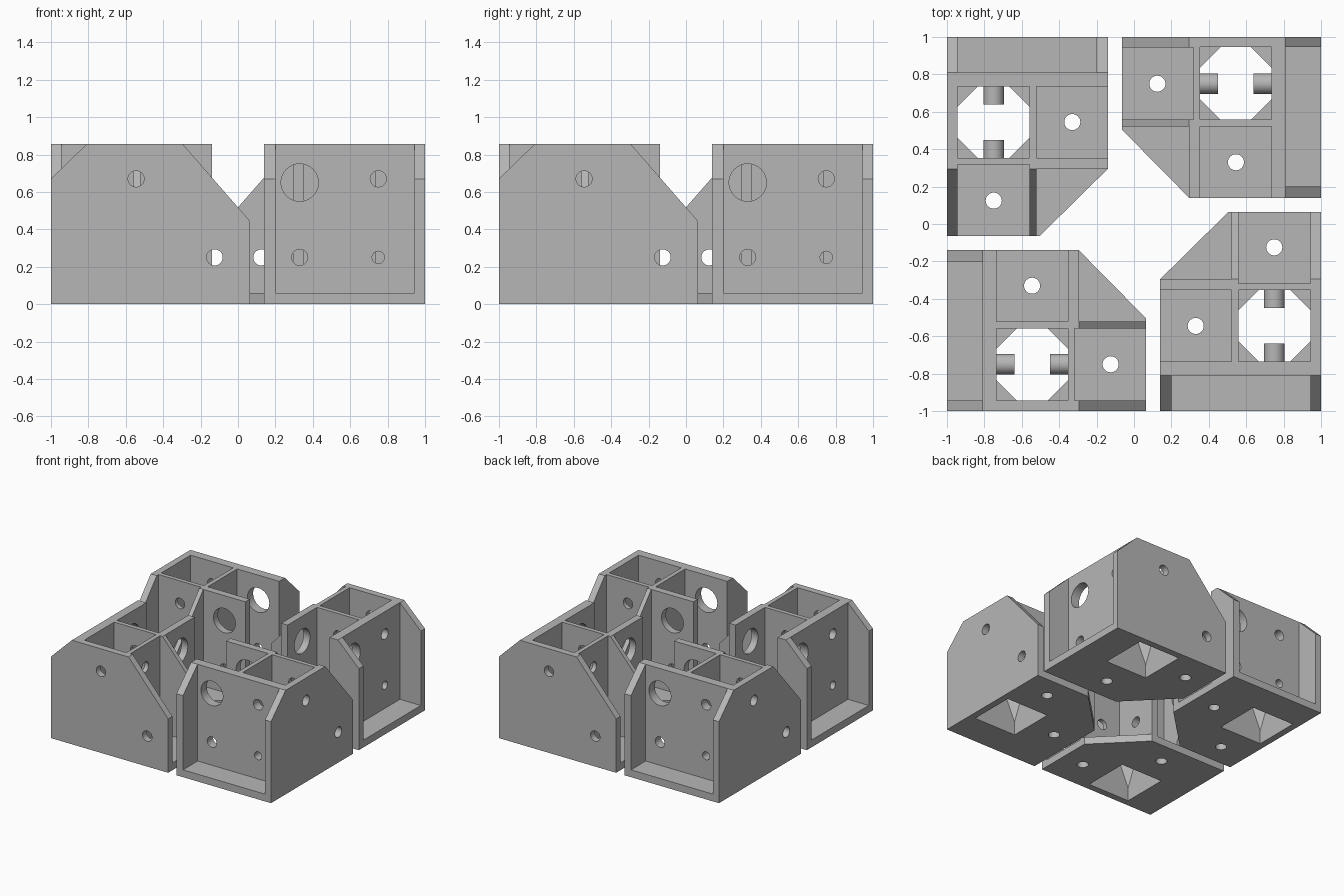
import bpy, bmesh, math
from mathutils import Matrix, Vector

cube = bpy.data.objects.get("Cube")
if cube:
    bpy.data.objects.remove(cube)

# Single material
grey = bpy.data.materials.new("plain_grey")
grey.use_nodes = True
colour = (0.47, 0.47, 0.47, 1)
grey.diffuse_color = colour
grey.node_tree.nodes["Principled BSDF"].inputs["Base Color"].default_value = colour

HEIGHT, FLOOR, ABOVE = 0.855, 0.06, 1.2
helpers = []


def make_object(name, bm):
    bmesh.ops.recalc_face_normals(bm, faces=bm.faces)
    mesh = bpy.data.meshes.new(name)
    bm.to_mesh(mesh)
    bm.free()
    obj = bpy.data.objects.new(name, mesh)
    bpy.context.scene.collection.objects.link(obj)
    return obj


def prism(name, base, sweep):
    """Extrude a flat outline along a vector."""
    bm = bmesh.new()
    face = bm.faces.new([bm.verts.new(p) for p in base])
    extruded = bmesh.ops.extrude_face_region(bm, geom=[face])["geom"]
    verts = [v for v in extruded if isinstance(v, bmesh.types.BMVert)]
    bmesh.ops.translate(bm, verts=verts, vec=sweep)
    return make_object(name, bm)


def box(x0, x1, y0, y1, z0, z1):
    base = [(x0, y0, z0), (x1, y0, z0), (x1, y1, z0), (x0, y1, z0)]
    return prism("cutter_box", base, (0, 0, z1 - z0))


def rod(centre, axis, radius, length):
    bm = bmesh.new()
    turn = Vector((0, 0, 1)).rotation_difference(Vector(axis)).to_matrix().to_4x4()
    bmesh.ops.create_cone(bm, cap_ends=True, segments=32, radius1=radius, radius2=radius,
                          depth=length, matrix=Matrix.Translation(centre) @ turn)
    return make_object("helper_rod", bm)


def combine(target, tool, operation):
    mod = target.modifiers.new("combine", "BOOLEAN")
    mod.operation, mod.solver, mod.object = operation, "EXACT", tool
    tool.hide_render = True
    helpers.append(tool)


def cut(tool):
    combine(bracket, tool, "DIFFERENCE")


def add(tool):
    combine(bracket, tool, "UNION")


# Solid block with one clipped corner
outline = [(-1, -1), (0.065, -1), (0.065, -0.505), (-0.295, -0.14), (-1, -0.14)]
bracket = prism("corner_bracket_1", [(x, y, 0) for x, y in outline], (0, 0, HEIGHT))

# Wall positions
PX0, PX1, PY0, PY1 = -0.735, -0.353, -0.945, -0.558

# Outer recess, square well, two open pockets and the clipped corner area
cut(box(-1.2, -0.81, PY0, -0.2, FLOOR, ABOVE))
cut(box(PX0, PX1, PY0, PY1, -0.2, ABOVE))
cut(box(PX0, PX1, -0.522, 0, FLOOR, ABOVE))
cut(box(-0.318, 0.3, PY0, PY1, FLOOR, ABOVE))
cut(box(-0.295, 0.3, -0.522, 0, FLOOR, ABOVE))

# Sloped ends of the walls
for points in ([(-1.19, 0.485), (-0.81, HEIGHT), (-0.81, ABOVE), (-1.19, ABOVE)],
               [(-0.295, HEIGHT), (0.43, 0.025), (0.43, ABOVE), (-0.295, ABOVE)]):
    cut(prism("cutter_slope", [(x, -1.2, z) for x, z in points], (0, 1.3, 0)))

# Triangular gussets in the corners of the square well
LEG, EMBED, GUSSET_TOP = 0.11, 0.02, 0.36
for cx, sx in ((PX0, 1), (PX1, -1)):
    for cy, sy in ((PY0, 1), (PY1, -1)):
        corner = (cx - sx * EMBED, cy - sy * EMBED)
        reach = LEG + 2 * EMBED
        bm = bmesh.new()
        for p in ((*corner, 0.02), (*corner, GUSSET_TOP),
                  (corner[0] + sx * reach, corner[1], GUSSET_TOP),
                  (corner[0], corner[1] + sy * reach, GUSSET_TOP)):
            bm.verts.new(p)
        bmesh.ops.convex_hull(bm, input=bm.verts)
        add(make_object("helper_gusset", bm))

# Round bosses facing each other across the well
for x in (PX0 + 0.0375, PX1 - 0.0375):
    add(rod((x, -0.75, 0.25), (1, 0, 0), 0.055, 0.115))

# Holes across x, across y, and through the floor
for y, z, r in ((-0.33, 0.65, 0.1), (-0.75, 0.67, 0.043),
                (-0.33, 0.25, 0.043), (-0.75, 0.25, 0.033)):
    cut(rod((-0.5, y, z), (1, 0, 0), r, 0.85))
for x, z in ((-0.545, 0.67), (-0.125, 0.25)):
    cut(rod((x, -0.75, z), (0, 1, 0), 0.043, 0.9))
for x, y in ((-0.545, -0.33), (-0.125, -0.75)):
    cut(rod((x, y, 0), (0, 0, 1), 0.043, 0.4))

# Bake the cuts and remove the helpers
bpy.context.view_layer.update()
graph = bpy.context.evaluated_depsgraph_get()
baked = bpy.data.meshes.new_from_object(bracket.evaluated_get(graph))
bracket.modifiers.clear()
bracket.data = baked
for tool in helpers:
    bpy.data.objects.remove(tool)
baked.materials.clear()
baked.materials.append(grey)
bpy.ops.object.select_all(action="DESELECT")
bracket.select_set(True)
bpy.context.view_layer.objects.active = bracket
bpy.ops.object.shade_smooth_by_angle(angle=math.radians(30))

# Four brackets in a pinwheel
for i in range(1, 4):
    copy = bracket.copy()
    copy.name = f"corner_bracket_{i + 1}"
    copy.rotation_euler.z = i * math.pi / 2
    bpy.context.scene.collection.objects.link(copy)
